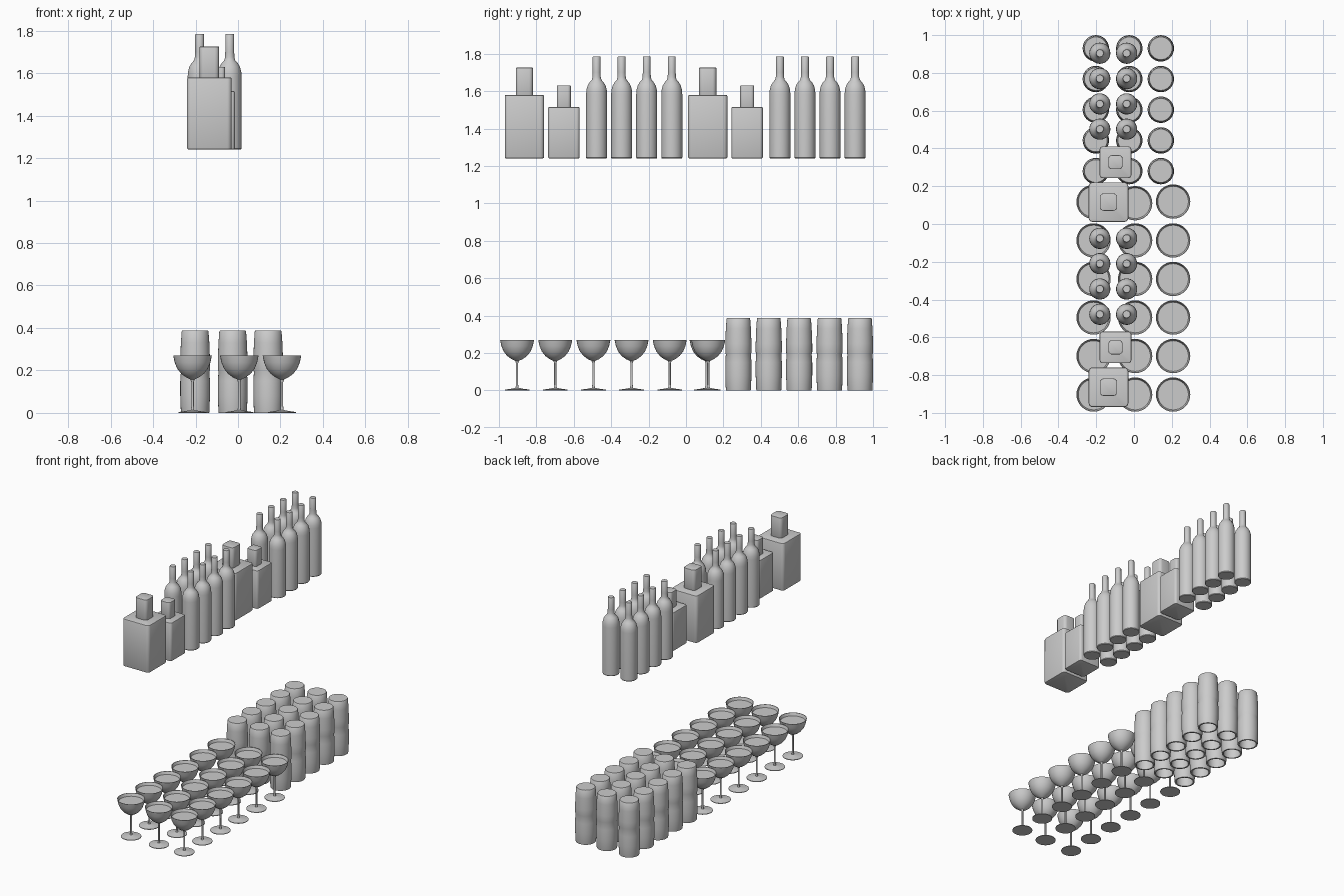
import bpy, bmesh, math

if "Cube" in bpy.data.objects:
    bpy.data.objects.remove(bpy.data.objects["Cube"])


def finish(bm, name):
    bmesh.ops.remove_doubles(bm, verts=bm.verts, dist=1e-5)
    bmesh.ops.recalc_face_normals(bm, faces=bm.faces)
    me = bpy.data.meshes.new(name)
    bm.to_mesh(me)
    bm.free()
    me.shade_smooth()
    me.set_sharp_from_angle(angle=math.radians(35))
    return me


def lathe(name, profile, seg=32):
    """Revolve an (r, z) profile about z; r = 0 ends close the shape."""
    bm = bmesh.new()
    vs = [bm.verts.new((r, 0, z)) for r, z in profile]
    es = [bm.edges.new(p) for p in zip(vs, vs[1:])]
    bmesh.ops.spin(bm, geom=vs + es, cent=(0, 0, 0), axis=(0, 0, 1),
                   angle=2 * math.pi, steps=seg)
    return finish(bm, name)


def rounded_box(bm, half, z0, z1, corner, edge):
    """Square block with rounded uprights and softened top and bottom rims."""
    tmp = bmesh.new()
    bmesh.ops.create_cube(tmp, size=1)
    for v in tmp.verts:
        v.co = (v.co.x * 2 * half, v.co.y * 2 * half, z0 if v.co.z < 0 else z1)
    up = [e for e in tmp.edges if abs(e.verts[0].co.z - e.verts[1].co.z) > 0.01]
    bmesh.ops.bevel(tmp, geom=up, offset=corner, segments=4, profile=0.5,
                    affect='EDGES')
    rim = [e for e in tmp.edges if abs(e.verts[0].co.z - e.verts[1].co.z) < 1e-5]
    bmesh.ops.bevel(tmp, geom=rim, offset=edge, segments=2, profile=0.5,
                    affect='EDGES')
    me = bpy.data.meshes.new("tmp")
    tmp.to_mesh(me)
    tmp.free()
    bm.from_mesh(me)
    bpy.data.meshes.remove(me)


def square_bottle(name, half, h, cap_half, cap_top):
    bm = bmesh.new()
    rounded_box(bm, half, 0, h, half * 0.2, half * 0.07)
    rounded_box(bm, cap_half, h - 0.01, cap_top, cap_half * 0.45, 0.003)
    return finish(bm, name)


def place(name, me, x, y, z=0):
    ob = bpy.data.objects.new(name, me)
    ob.location = (x, y, z)
    bpy.context.collection.objects.link(ob)


# stemmed glasses: foot, stem, bowl, filled just below the rim
coupe = lathe("coupe_glass", [
    (0, 0), (0.066, 0), (0.066, 0.004), (0.03, 0.009), (0.008, 0.014),
    (0.006, 0.03), (0.006, 0.145), (0.010, 0.158), (0.030, 0.167),
    (0.053, 0.184), (0.072, 0.208), (0.084, 0.237), (0.091, 0.27),
    (0.088, 0.27), (0.081, 0.25), (0, 0.25)])
for x, dy in ((-0.214, 0), (0.006, -0.007), (0.207, 0.002)):
    for i in range(6):
        place("coupe_glass", coupe, x, -0.903 + i * 0.204 + (dy if i == 5 else 0))

# upturned tumblers, open underneath
tumbler = lathe("tumbler", [
    (0, 0.388), (0.060, 0.388), (0.063, 0.384), (0.067, 0.33), (0.070, 0.25),
    (0.070, 0.205), (0.067, 0.192), (0.070, 0.15), (0.070, 0.08),
    (0.067, 0.004), (0.066, 0), (0.056, 0), (0.058, 0.1), (0.056, 0.25),
    (0.052, 0.36), (0, 0.36)])
for x in (-0.202, -0.025, 0.142):
    for i in range(5):
        place("tumbler", tumbler, x, 0.28 + i * 0.1625)

# round bottles on the upper level
SHELF = 1.24
bottle = lathe("round_bottle", [
    (0, 0), (0.053, 0), (0.056, 0.004), (0.056, 0.345), (0.054, 0.368),
    (0.048, 0.390), (0.037, 0.408), (0.026, 0.420), (0.022, 0.435),
    (0.021, 0.46), (0.021, 0.542), (0.019, 0.545), (0, 0.545)])
for y0 in (-0.478, 0.502):
    for i in range(4):
        for x in (-0.181, -0.039):
            place("round_bottle", bottle, x, y0 + i * 0.134, SHELF)

# square bottles with stoppers
large = square_bottle("large_square_bottle", 0.105, 0.34, 0.046, 0.485)
small = square_bottle("small_square_bottle", 0.084, 0.275, 0.037, 0.39)
for dy in (0, 0.98):
    place("large_square_bottle", large, -0.135, -0.864 + dy, SHELF)
    place("small_square_bottle", small, -0.098, -0.653 + dy, SHELF)
